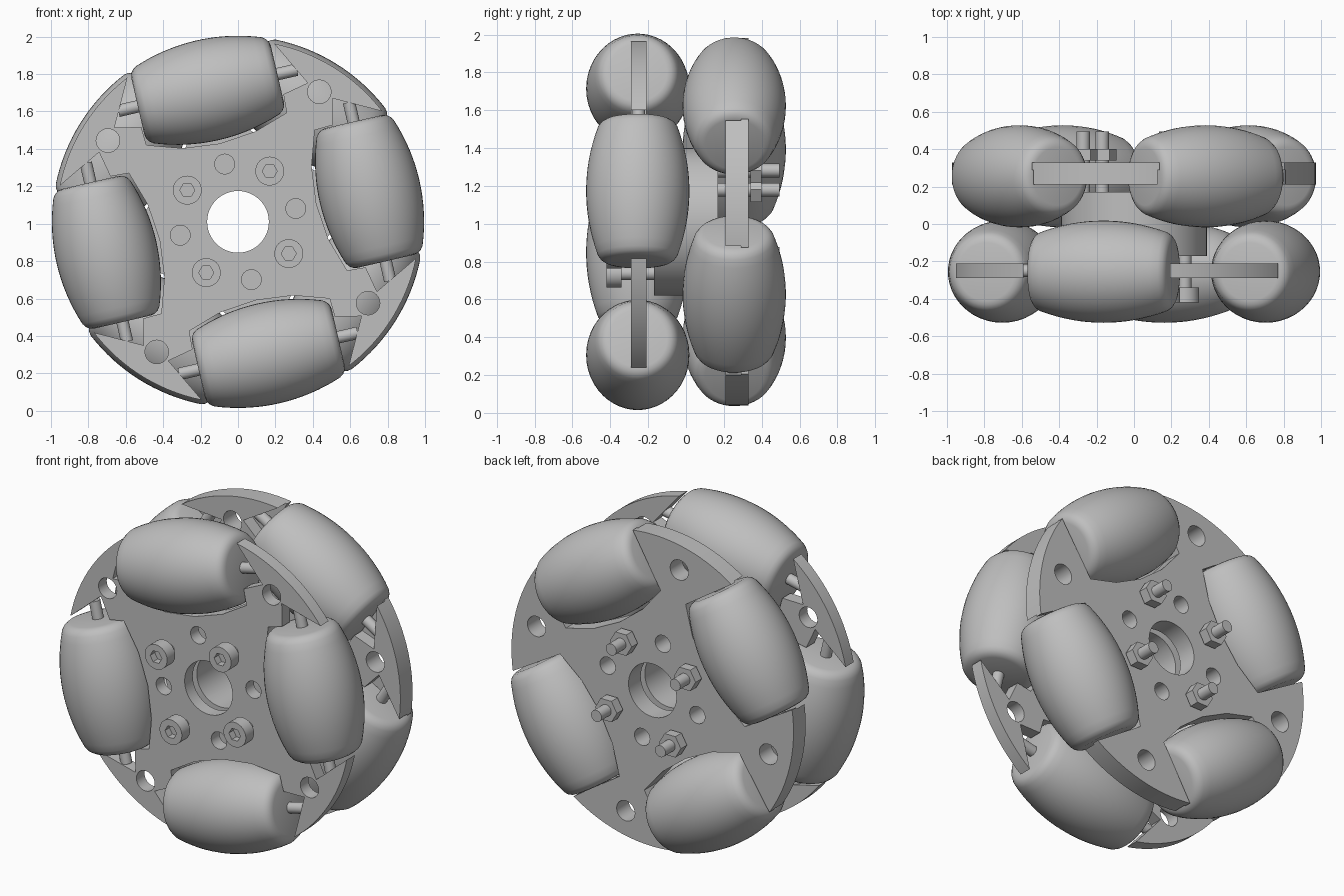
import bpy, bmesh
from math import pi, sin, cos, radians, sqrt
from mathutils import Matrix, Vector

cube = bpy.data.objects.get("Cube")
if cube:
    bpy.data.objects.remove(cube)

AXLE = Vector((0, 0, 1.01))
TILT = radians(13)
ROLLER_DIST = 0.722
RIM = 0.972
parts = []

grey = bpy.data.materials.new("light grey")
grey.use_nodes = True
grey.diffuse_color = (0.52, 0.52, 0.52, 1)
grey.node_tree.nodes["Principled BSDF"].inputs["Base Color"].default_value = (0.52, 0.52, 0.52, 1)


def finish(bm, name):
    bmesh.ops.recalc_face_normals(bm, faces=bm.faces)
    mesh = bpy.data.meshes.new(name)
    bm.to_mesh(mesh)
    bm.free()
    mesh.materials.append(grey)
    ob = bpy.data.objects.new(name, mesh)
    bpy.context.collection.objects.link(ob)
    ob.location = AXLE
    parts.append(ob)
    return ob


def circle(r, n=48, centre=(0, 0)):
    return [(centre[0] + r * cos(2 * pi * i / n), centre[1] + r * sin(2 * pi * i / n)) for i in range(n)]


def polar(r, a):
    return (r * cos(a), r * sin(a))


def prisms(name, outlines, y0, y1):
    """Extrude x-z outlines along y."""
    bm = bmesh.new()
    for pts in outlines:
        face = bm.faces.new([bm.verts.new((x, y0, z)) for x, z in pts])
        ext = bmesh.ops.extrude_face_region(bm, geom=[face])
        moved = [v for v in ext["geom"] if isinstance(v, bmesh.types.BMVert)]
        bmesh.ops.translate(bm, verts=moved, vec=(0, y1 - y0, 0))
    return finish(bm, name)


def cut(ob, outlines, y0, y1):
    """Subtract prisms from an object and bake the result."""
    cutter = prisms("cutter", outlines, y0, y1)
    mod = ob.modifiers.new("cut", "BOOLEAN")
    mod.operation, mod.solver, mod.object = "DIFFERENCE", "EXACT", cutter
    bpy.context.view_layer.update()
    baked = bpy.data.meshes.new_from_object(ob.evaluated_get(bpy.context.evaluated_depsgraph_get()))
    ob.modifiers.clear()
    ob.data = baked
    parts.remove(cutter)
    bpy.data.objects.remove(cutter)


def pocket(angle, slotted):
    """Roller opening; slotted ones widen to take the pin ends."""
    half = [(0, 0.43), (0.2, 0.45), (0.385, 0.51)]
    half += [(0.39, 0.61), (0.53, 0.64), (0.40, 0.89)] if slotted else []
    half += [(0.40, 1.1)]
    pts = half + [(-t, r) for t, r in reversed(half[1:])]
    return [(r * cos(angle) + t * sin(angle), r * sin(angle) - t * cos(angle)) for t, r in pts]


def plate(name, y0, y1, tilt, slotted):
    ob = prisms(name, [circle(RIM, 128)], y0, y1)
    holes = [circle(0.165)]
    for k in range(4):
        a = tilt + k * pi / 2
        holes.append(pocket(a, slotted))
        holes.append(circle(0.063, 24, polar(0.82, a + pi / 4)))
        holes.append(circle(0.053, 24, polar(0.317, TILT + k * pi / 2)))
    cut(ob, holes, y0 - 0.1, y1 + 0.1)


def lathe(name, profile, steps, angle, y):
    """Spin a (along, radius) profile about a tangent axis of the wheel."""
    bm = bmesh.new()
    verts = [bm.verts.new((t, 0, r)) for t, r in profile]
    edges = [bm.edges.new(pair) for pair in zip(verts, verts[1:])]
    bmesh.ops.spin(bm, geom=verts + edges, cent=(0, 0, 0), axis=(1, 0, 0),
                   angle=2 * pi, steps=steps)
    bmesh.ops.remove_doubles(bm, verts=bm.verts, dist=0.0005)
    place = Matrix.Rotation(pi / 2 - angle, 4, "Y") @ Matrix.Translation((0, y, ROLLER_DIST))
    bmesh.ops.transform(bm, matrix=place, verts=bm.verts)
    return finish(bm, name)


# Barrel profile: an arc concentric with the wheel, with rounded ends
barrel = [(-0.383, 0), (-0.383, 0.155), (-0.378, 0.178), (-0.365, 0.197)]
for i in range(17):
    t = -0.345 + 0.69 * i / 16
    barrel.append((t, sqrt(0.995 ** 2 - t * t) - ROLLER_DIST))
barrel += [(-t, r) for t, r in reversed(barrel[:4])]
pin = [(-0.49, 0), (-0.49, 0.033), (0.49, 0.033), (0.49, 0)]

# Plates
plate("front_plate", -0.29, -0.21, TILT, True)
plate("back_plate", 0.21, 0.29, TILT + pi / 4, True)
plate("back_cover", 0.29, 0.33, TILT + pi / 4, False)

# Rollers and their pins
for side, y, tilt in (("front", -0.255, TILT), ("back", 0.255, TILT + pi / 4)):
    for k in range(4):
        a = tilt + k * pi / 2
        lathe(f"{side}_roller_{k + 1}", barrel, 48, a, y)
        lathe(f"{side}_pin_{k + 1}", pin, 20, a, -0.25 if y < 0 else 0.25)

# Hub between the plates
hub = prisms("hub", [circle(0.39, 96)], -0.17, 0.17)
cut(hub, [circle(0.165)], -0.3, 0.3)

# Bolts with socket heads in front, hex nuts behind
for k in range(4):
    c = polar(0.32, TILT + pi / 4 + k * pi / 2)
    head = prisms(f"bolt_head_{k + 1}", [circle(0.077, 32, c)], -0.42, -0.34)
    cut(head, [circle(0.04, 6, c)], -0.5, -0.375)
    prisms(f"bolt_shank_{k + 1}", [circle(0.036, 24, c)], -0.35, 0.495)
    prisms(f"nut_{k + 1}", [circle(0.075, 6, c)], 0.34, 0.4)

# Smooth the round surfaces, keep the edges crisp
bpy.ops.object.select_all(action="DESELECT")
for ob in parts:
    ob.select_set(True)
bpy.context.view_layer.objects.active = parts[0]
bpy.ops.object.shade_smooth_by_angle(angle=radians(30))
